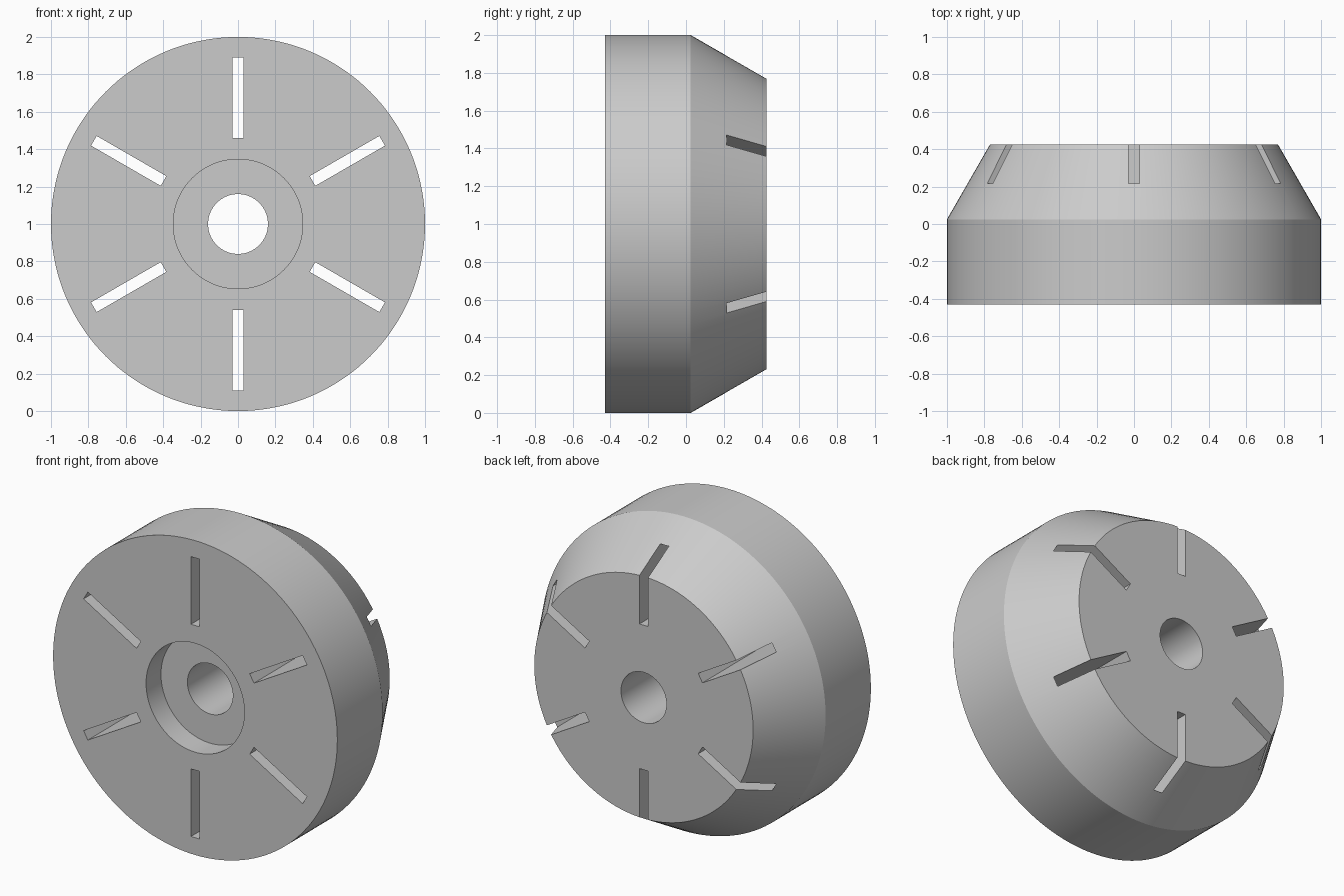
import bpy, bmesh, math
from mathutils import Matrix, Vector

cube = bpy.data.objects.get("Cube")
if cube:
    bpy.data.objects.remove(cube, do_unlink=True)

CENTRE = Vector((0, 0, 1))
FRONT, BACK = -0.43, 0.425

grey = bpy.data.materials.new("light grey")
grey.use_nodes = True
grey.diffuse_color = (0.6, 0.6, 0.6, 1)
grey.node_tree.nodes["Principled BSDF"].inputs["Base Color"].default_value = (0.6, 0.6, 0.6, 1)


def make_object(name, bm):
    bmesh.ops.recalc_face_normals(bm, faces=bm.faces)
    mesh = bpy.data.meshes.new(name)
    bm.to_mesh(mesh)
    bm.free()
    mesh.materials.append(grey)
    obj = bpy.data.objects.new(name, mesh)
    bpy.context.collection.objects.link(obj)
    return obj


# Tapered wheel body: radius / depth section turned about the y axis
section = [(0.16, BACK), (0.77, BACK), (1.0, 0.025), (1.0, FRONT),
           (0.346, FRONT), (0.346, FRONT + 0.15), (0.16, FRONT + 0.15)]
bm = bmesh.new()
verts = [bm.verts.new((r, y, 1)) for r, y in section]
edges = [bm.edges.new((v, verts[i - 1])) for i, v in enumerate(verts)]
bmesh.ops.spin(bm, geom=verts + edges, cent=CENTRE, axis=(0, 1, 0),
               angle=math.tau, steps=144, use_merge=True)
bmesh.ops.remove_doubles(bm, verts=bm.verts, dist=0.0001)
wheel = make_object("wheel_body", bm)

# Six radial through slots
bm = bmesh.new()
for i in range(6):
    place = (Matrix.Translation(CENTRE) @ Matrix.Rotation(i * math.tau / 6, 4, 'Y')
             @ Matrix.Translation((0, 0, 0.675)) @ Matrix.Diagonal((0.06, 2, 0.43, 1)))
    bmesh.ops.create_cube(bm, size=1, matrix=place)
cutter = make_object("slot_cutter", bm)
cutter.hide_render = True

cut = wheel.modifiers.new("slots", 'BOOLEAN')
cut.operation = 'DIFFERENCE'
cut.solver = 'EXACT'
cut.object = cutter

# Apply the cut, drop the cutter and smooth the round walls
bpy.ops.object.select_all(action='DESELECT')
wheel.select_set(True)
bpy.context.view_layer.objects.active = wheel
bpy.ops.object.modifier_apply(modifier=cut.name)
bpy.data.objects.remove(cutter, do_unlink=True)
bpy.ops.object.shade_smooth_by_angle(angle=math.radians(20))
